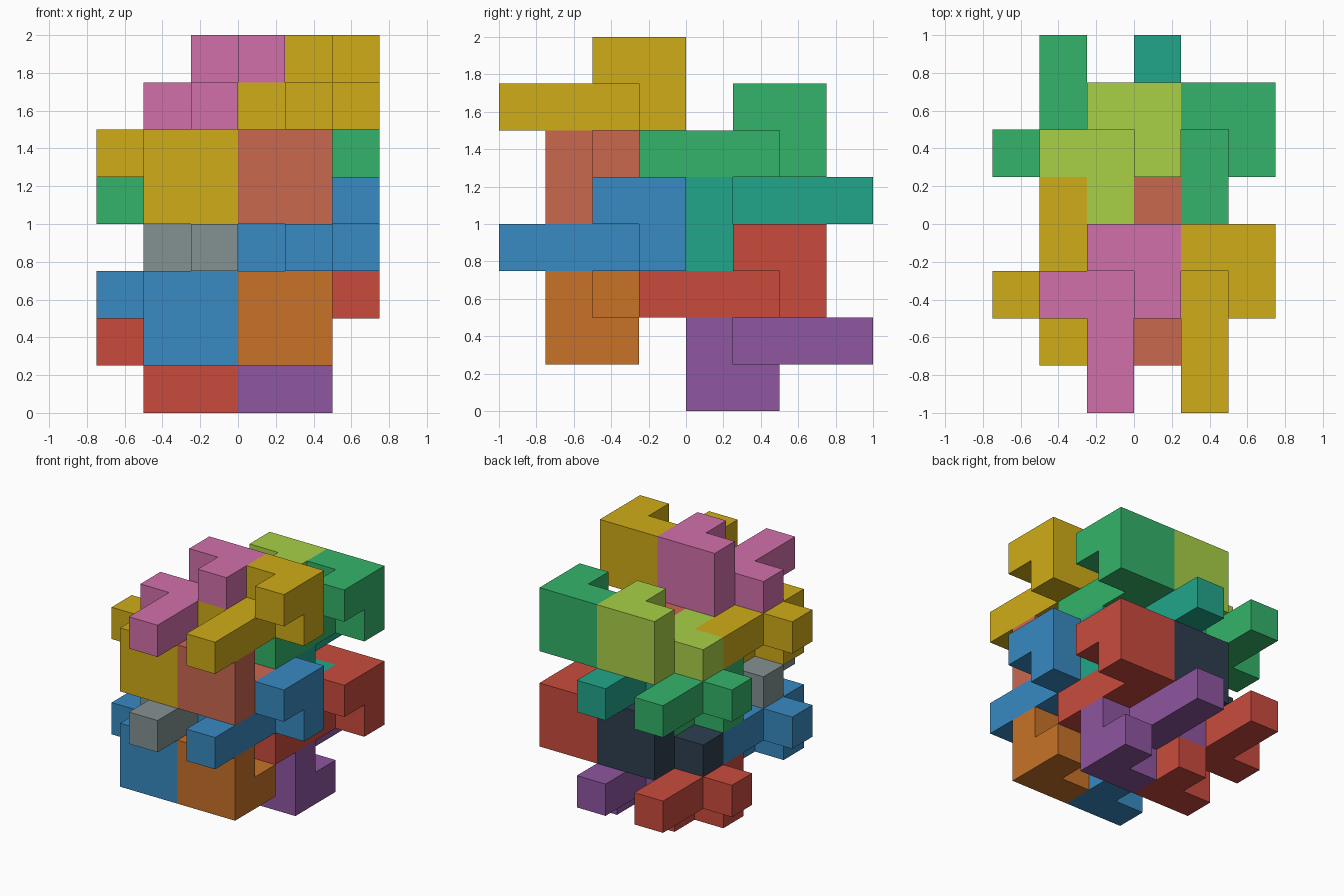
import bpy, bmesh
from mathutils import Vector

if "Cube" in bpy.data.objects:
    bpy.data.objects.remove(bpy.data.objects["Cube"])

U = 0.25  # edge of one unit cube

# One nine-cube interlocking piece; the second orientation is the same piece turned over
HOOK_UP = [(1, -1, 1), (2, -1, 1), (2, -2, 1), (1, -1, 0), (2, -1, 0),
           (0, -2, 0), (1, -2, 0), (1, -3, 0), (1, -4, 0)]
HOOK_DOWN = [(x - 1, -1 - y, 1 - z) for x, y, z in HOOK_UP]

# The six sides of a cube: outward direction, and two in-plane axes
SIDES = []
for a in range(3):
    for s in (-1, 1):
        n, u, v = Vector(), Vector(), Vector()
        n[a], u[(a + 1) % 3], v[(a + 2) % 3] = s, s, 1
        SIDES.append((n, u, v))


def material(name, hex_code):
    rgb = [int(hex_code[i:i + 2], 16) / 255 for i in (0, 2, 4)]
    lin = [c / 12.92 if c < 0.04 else ((c + 0.055) / 1.055) ** 2.4 for c in rgb]
    mat = bpy.data.materials.new(name)
    mat.diffuse_color = (*lin, 1)
    mat.use_nodes = True
    mat.node_tree.nodes["Principled BSDF"].inputs["Base Color"].default_value = mat.diffuse_color
    return mat


def piece(name, cells, offset, mat):
    """Outer skin of a group of unit cubes, with flat areas merged."""
    filled = {tuple(c[i] + offset[i] for i in range(3)) for c in cells}
    bm = bmesh.new()
    for cell in filled:
        mid = Vector(cell) + Vector((0.5, 0.5, 0.5))
        for n, u, v in SIDES:
            if tuple(int(cell[i] + n[i]) for i in range(3)) in filled:
                continue
            corners = [(-u - v), (u - v), (u + v), (-u + v)]
            bm.faces.new([bm.verts.new((mid + (n + c) / 2) * U) for c in corners])
    bmesh.ops.remove_doubles(bm, verts=bm.verts, dist=0.001)
    bmesh.ops.dissolve_limit(bm, angle_limit=0.01, verts=bm.verts, edges=bm.edges)
    mesh = bpy.data.meshes.new(name)
    bm.to_mesh(mesh)
    bm.free()
    mesh.materials.append(mat)
    obj = bpy.data.objects.new(name, mesh)
    bpy.context.collection.objects.link(obj)


COLOURS = {name: material(name, code) for name, code in {
    "red": "C94B3D", "blue": "388AC2", "green": "34B46A", "yellow": "D0AC18",
    "purple": "8E56A0", "orange": "C87228", "teal": "22A68A", "grey": "849292",
    "pink": "D270AA", "slate": "2E3E50", "lime": "A8D046", "coral": "CA684F"}.items()}

# Rows: shape, start offset, colours as lower right, lower left, upper right, upper left
ROWS = {
    "front_hook_up": (HOOK_UP, (0, 0, 3), "blue grey yellow pink"),
    "back_hook_up": (HOOK_UP, (0, 3, 2), "red slate green lime"),
    "back_hook_down": (HOOK_DOWN, (0, 0, 0), "purple red teal green"),
    "front_hook_down": (HOOK_DOWN, (0, -3, 1), "orange blue coral yellow"),
}
PLACES = [("lower_right", 0, 0), ("lower_left", -2, 0),
          ("upper_right", 0, 3), ("upper_left", -2, 3)]

for row, (cells, (ox, oy, oz), colours) in ROWS.items():
    for (place, dx, dz), colour in zip(PLACES, colours.split()):
        piece(f"{row}_{place}", cells, (ox + dx, oy, oz + dz), COLOURS[colour])
